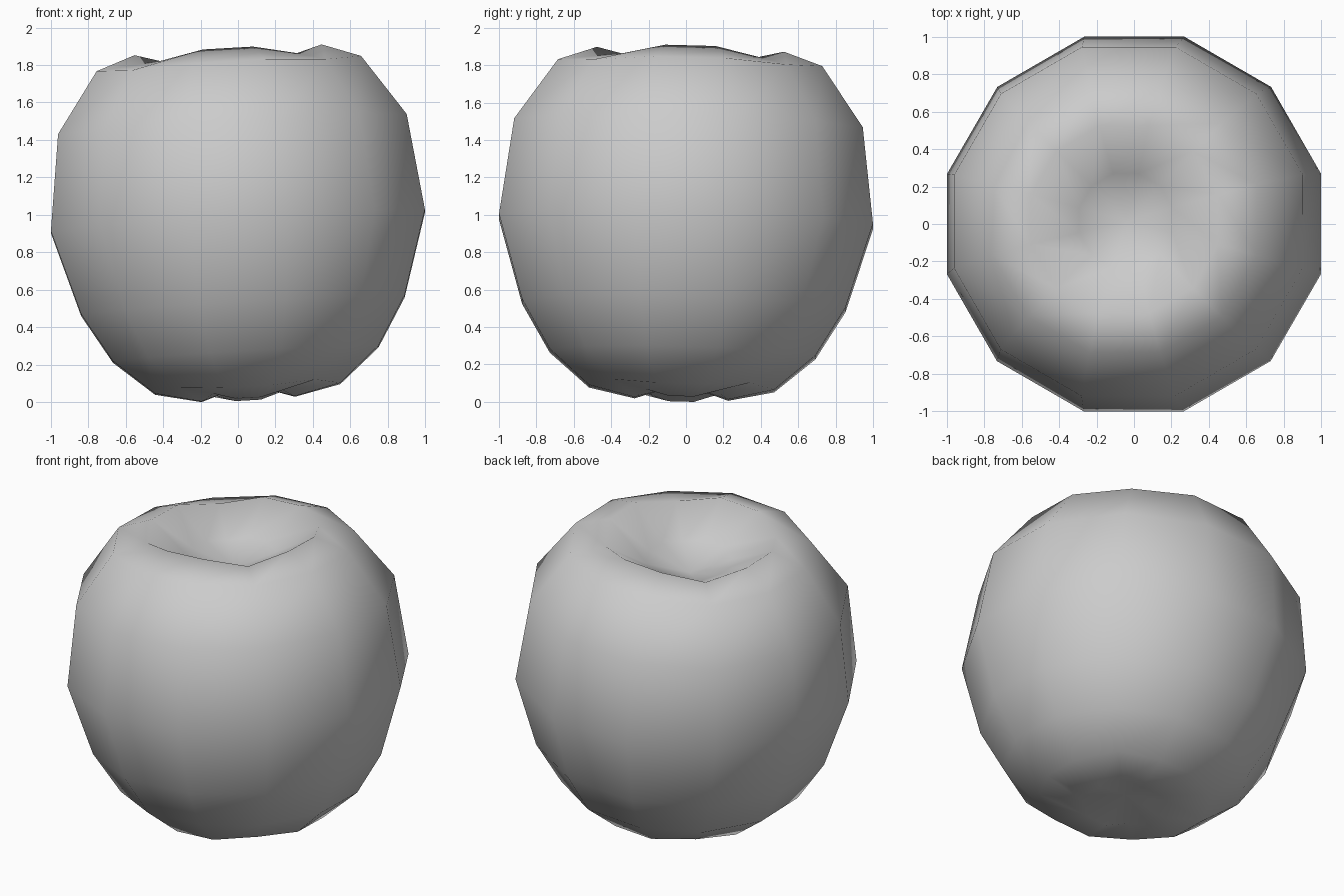
import bpy, bmesh
from math import pi, cos, sin, radians
from mathutils import Matrix, Vector

if "Cube" in bpy.data.objects:
    bpy.data.objects.remove(bpy.data.objects["Cube"])

SIDES = 12
# Half-width, height, lobe depth (lowers/raises diagonals) from bottom to top
PROFILE = [(0.25, 0.02, 0.035), (0.495, 0.075, 0.02), (0.71, 0.26, 0.0),
           (0.865, 0.52, 0.0), (1.0, 0.97, 0.0), (0.932, 1.485, 0.0),
           (0.707, 1.81, -0.015), (0.50, 1.885, -0.045), (0.25, 1.725, -0.02)]

bm = bmesh.new()
rings = []
for d, z, lobe in PROFILE:
    r = d / cos(pi / SIDES)
    ring = []
    for i in range(SIDES):
        a = radians(15) + 2 * pi * i / SIDES
        dz = lobe if i % 3 == 1 else 0.0      # four diagonal grooves
        ring.append(bm.verts.new((r * cos(a), r * sin(a), z + dz)))
    rings.append(ring)

# Skin of the fruit
for lo, hi in zip(rings, rings[1:]):
    for i in range(SIDES):
        j = (i + 1) % SIDES
        bm.faces.new((lo[i], lo[j], hi[j], hi[i]))

# Bottom and top hollows
bottom = bm.verts.new((0, 0, 0.10))
top = bm.verts.new((0, 0, 1.63))
for i in range(SIDES):
    j = (i + 1) % SIDES
    bm.faces.new((rings[0][j], rings[0][i], bottom))
    bm.faces.new((rings[-1][i], rings[-1][j], top))

# Slight lean, then rest on the floor
lean = Matrix.Rotation(radians(-3.3), 3, 'Y') @ Matrix.Rotation(radians(-1.5), 3, 'X')
bmesh.ops.rotate(bm, verts=bm.verts, cent=Vector((0, 0, 0.97)), matrix=lean)
low = min(v.co.z for v in bm.verts)
bmesh.ops.translate(bm, verts=bm.verts, vec=(0, 0, -low))
bmesh.ops.recalc_face_normals(bm, faces=bm.faces)
for f in bm.faces:
    f.smooth = True

mesh = bpy.data.meshes.new("apple_body")
bm.to_mesh(mesh)
bm.free()
bpy.context.collection.objects.link(bpy.data.objects.new("apple_body", mesh))
